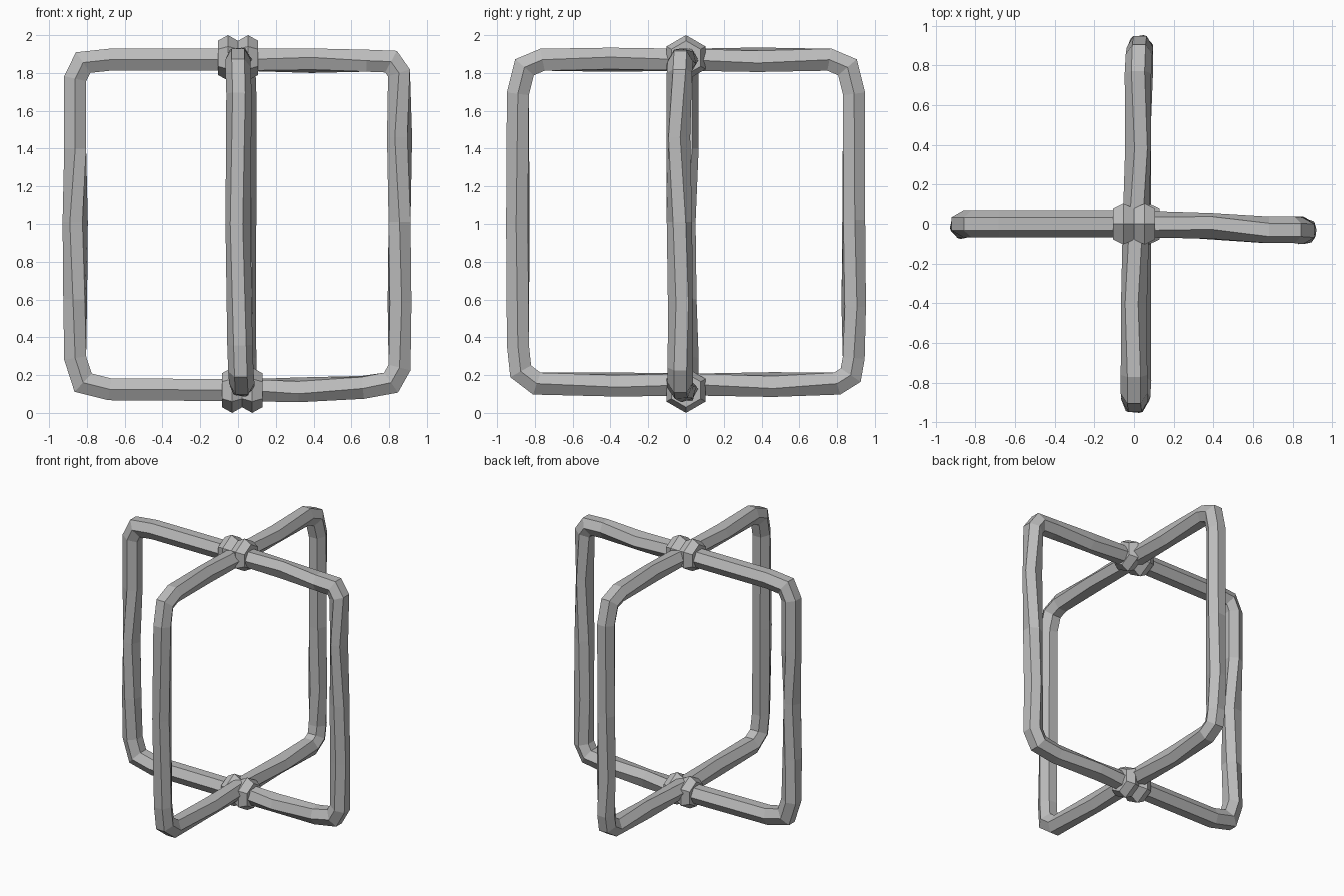
import bpy, bmesh, math
from mathutils import Vector

if "Cube" in bpy.data.objects:
    bpy.data.objects.remove(bpy.data.objects["Cube"])

gray = bpy.data.materials.new("stone gray")
gray.diffuse_color = (0.5, 0.5, 0.5, 1)
gray.use_nodes = True
gray.node_tree.nodes["Principled BSDF"].inputs["Base Color"].default_value = gray.diffuse_color


def finish(name, bm):
    bmesh.ops.recalc_face_normals(bm, faces=bm.faces)
    mesh = bpy.data.meshes.new(name)
    bm.to_mesh(mesh)
    bm.free()
    mesh.materials.append(gray)
    obj = bpy.data.objects.new(name, mesh)
    bpy.context.collection.objects.link(obj)
    return obj


def bridge(bm, rings, closed):
    n = len(rings[0])
    for i in range(len(rings) if closed else len(rings) - 1):
        a, b = rings[i], rings[(i + 1) % len(rings)]
        for k in range(n):
            bm.faces.new((a[k], a[(k + 1) % n], b[(k + 1) % n], b[k]))


def hex_loop(name, points, along_y, radius=0.067):
    """Closed six-sided bar through points (across, sideways drift, height, twist)."""
    def place(u, v, z):
        return Vector((v, u, z)) if along_y else Vector((u, v, z))
    side = place(0, 1, 0)
    path = [place(u, v, z) for u, v, z, t in points]
    bm, rings = bmesh.new(), []
    for i, p in enumerate(path):
        d1 = (p - path[i - 1]).normalized()
        d2 = (path[(i + 1) % len(path)] - p).normalized()
        tangent = (d1 + d2).normalized()
        out = tangent.cross(side).normalized()
        mitre = 1 / max(0.7, tangent.dot(d1))
        ring = []
        for k in range(6):
            a = math.radians(60 * k + points[i][3])
            ring.append(bm.verts.new(p + side * radius * math.cos(a)
                                     + out * radius * mitre * math.sin(a)))
        rings.append(ring)
    bridge(bm, rings, True)
    return finish(name, bm)


# Wide frame: runs left to right
hex_loop("side_frame", [
    (0.00, 0.00, 1.87, 0), (-0.68, 0.00, 1.87, 0), (-0.82, 0.00, 1.855, 0),
    (-0.862, 0.00, 1.77, 0), (-0.862, 0.00, 1.40, 0), (-0.862, -0.01, 1.01, 25),
    (-0.862, -0.01, 0.60, 10), (-0.862, 0.00, 0.29, 0), (-0.82, 0.00, 0.16, 0),
    (-0.68, 0.00, 0.125, 0), (0.05, 0.00, 0.12, 0), (0.32, -0.01, 0.122, 18),
    (0.66, -0.03, 0.135, 5), (0.81, -0.03, 0.16, 0), (0.855, -0.03, 0.24, 0),
    (0.855, -0.03, 0.58, 10), (0.855, -0.035, 1.01, 0), (0.855, -0.04, 1.46, -22),
    (0.852, -0.035, 1.80, 0), (0.81, -0.03, 1.86, 0), (0.68, -0.03, 1.865, 0),
    (0.39, -0.01, 1.865, 15)], False)

# Deep frame: runs front to back
hex_loop("depth_frame", [
    (0.00, 0.01, 1.87, 0), (-0.40, 0.00, 1.87, 12), (-0.76, 0.00, 1.87, 0),
    (-0.855, 0.00, 1.83, 0), (-0.89, 0.005, 1.69, 0), (-0.89, 0.00, 1.00, 8),
    (-0.89, 0.01, 0.36, 0), (-0.875, 0.015, 0.22, 0), (-0.79, 0.02, 0.155, 0),
    (-0.36, 0.02, 0.15, 12), (0.05, 0.02, 0.15, 0), (0.46, 0.02, 0.15, 18),
    (0.80, 0.03, 0.155, 0), (0.872, 0.03, 0.20, 0), (0.888, 0.03, 0.29, 0),
    (0.888, 0.03, 0.56, 15), (0.888, 0.03, 1.02, 5), (0.89, 0.03, 1.69, 0),
    (0.855, 0.025, 1.83, 0), (0.76, 0.02, 1.87, 0), (0.38, 0.02, 1.87, -15)], True)


def binding(name, cx, cz):
    """Double six-sided wrap around the crossing, turned about the x axis."""
    profile = [(-0.107, 0.03), (-0.107, 0.09), (-0.053, 0.12), (0, 0.09),
               (0.053, 0.12), (0.107, 0.09), (0.107, 0.03)]
    bm = bmesh.new()
    rings = [[bm.verts.new((cx + x, r * math.sin(math.radians(60 * k)),
                            cz + r * math.cos(math.radians(60 * k))))
              for k in range(6)] for x, r in profile]
    bridge(bm, rings, False)
    bm.faces.new(rings[0])
    bm.faces.new(rings[-1])
    return finish(name, bm)


binding("top_binding", 0.0, 1.88)
binding("bottom_binding", 0.022, 0.12)
